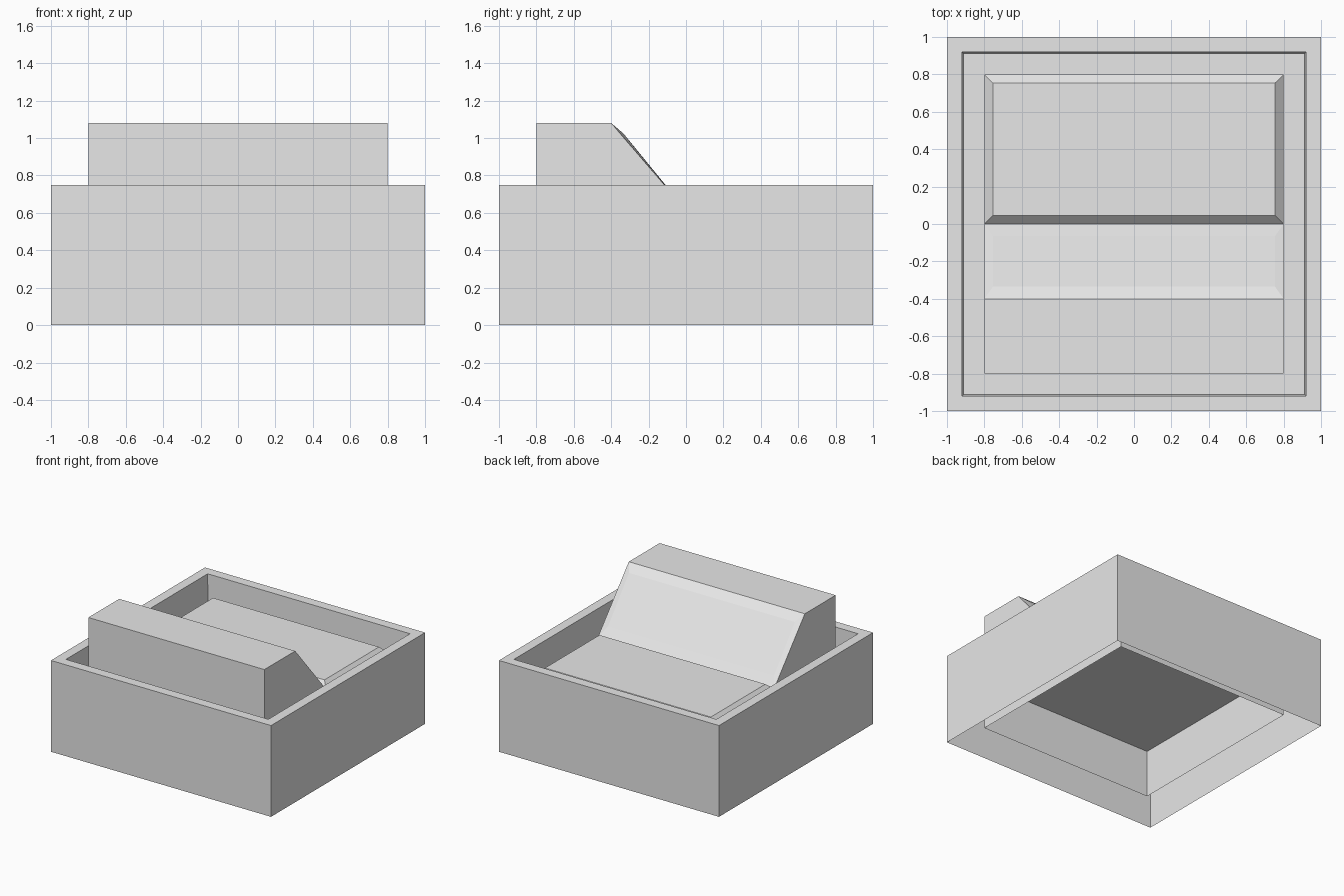
import bpy
import bmesh

cube = bpy.data.objects.get("Cube")
if cube:
    bpy.data.objects.remove(cube, do_unlink=True)

grey = bpy.data.materials.new("light_grey")
grey.use_nodes = True
grey.diffuse_color = (0.8, 0.8, 0.8, 1)
grey.node_tree.nodes["Principled BSDF"].inputs["Base Color"].default_value = grey.diffuse_color


def finish(bm, name):
    mesh = bpy.data.meshes.new(name)
    bm.to_mesh(mesh)
    bm.free()
    mesh.materials.append(grey)
    obj = bpy.data.objects.new(name, mesh)
    bpy.context.collection.objects.link(obj)
    return obj


# Square housing: thin outer wall, flat rim, sunken floor, open underside
bm = bmesh.new()
corners = ((-1, -1), (1, -1), (1, 1), (-1, 1))
rings = []
for half, z in ((1, 0), (1, 0.75), (0.92, 0.75), (0.912, 0.5)):
    rings.append([bm.verts.new((sx * half, sy * half, z)) for sx, sy in corners])
for low, high in zip(rings, rings[1:]):
    for i in range(4):
        j = (i + 1) % 4
        bm.faces.new((low[i], low[j], high[j], high[i]))
bm.faces.new(rings[-1])
finish(bm, "housing")

# Rocker body: side profile (y, z) pulled across x, open underside
profile = ((-0.8, 0.11), (-0.8, 1.08), (-0.4, 1.08),
           (0, 0.615), (0.8, 0.615), (0.8, 0.11))
bm = bmesh.new()
left = [bm.verts.new((0.8, y, z)) for y, z in profile]
right = [bm.verts.new((-0.8, y, z)) for y, z in profile]
strips = [bm.faces.new((right[i], left[i], left[i + 1], right[i + 1]))
          for i in range(len(profile) - 1)]
bm.faces.new(left[::-1])
bm.faces.new(right)
front, top, slope, plate, back = strips
bm.normal_update()

# Raised low plate with bevelled border
bmesh.ops.inset_individual(bm, faces=[plate], thickness=0.065)
for v in plate.verts:
    v.co.z += 0.045

# Slightly swollen sloping panel
bmesh.ops.inset_individual(bm, faces=[slope], thickness=0.065)
for v in slope.verts:
    upper = v.co.y < -0.2
    v.co.y = -0.335 if upper else -0.065
    v.co.z = 1.025 if upper else 0.69
bm.normal_update()
if top.normal.z < 0:
    bmesh.ops.reverse_faces(bm, faces=bm.faces[:])
finish(bm, "rocker")
